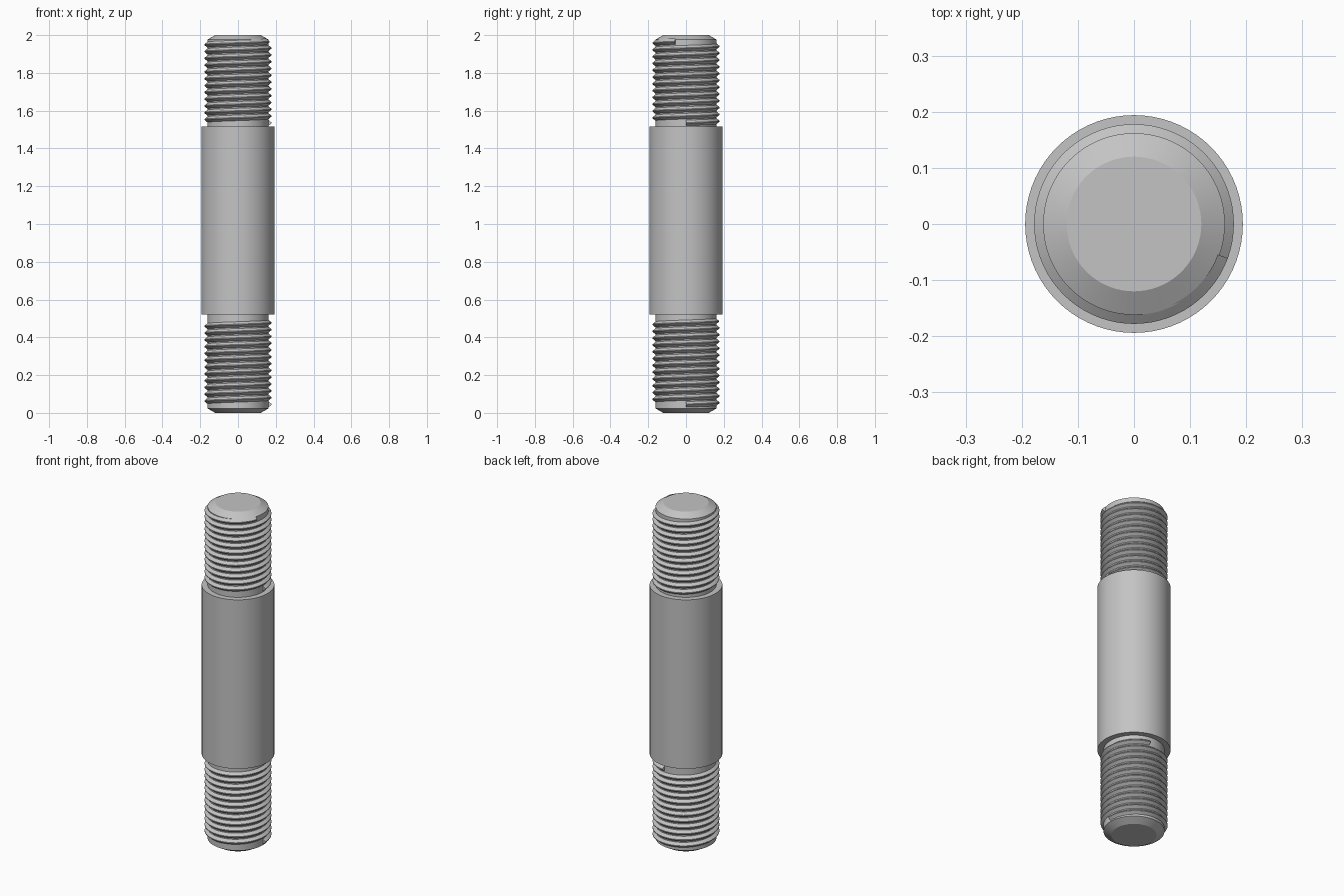
import bpy, bmesh, math

cube = bpy.data.objects.get("Cube")
if cube:
    bpy.data.objects.remove(cube, do_unlink=True)

steel = bpy.data.materials.new("grey steel")
steel.use_nodes = True
GREY = (0.55, 0.55, 0.55, 1)
steel.diffuse_color = GREY
steel.node_tree.nodes["Principled BSDF"].inputs["Base Color"].default_value = GREY

SEG = 72
CORE_R, CREST_R, SHANK_R = 0.162, 0.178, 0.194
SHANK_LOW, SHANK_HIGH = 0.52, 1.515
PITCH = 0.036


def finish(name, bm):
    bmesh.ops.recalc_face_normals(bm, faces=bm.faces)
    mesh = bpy.data.meshes.new(name)
    bm.to_mesh(mesh)
    bm.free()
    mesh.materials.append(steel)
    obj = bpy.data.objects.new(name, mesh)
    bpy.context.collection.objects.link(obj)
    bpy.ops.object.select_all(action="DESELECT")
    obj.select_set(True)
    bpy.context.view_layer.objects.active = obj
    bpy.ops.object.shade_smooth_by_angle(angle=math.radians(25))


def turned(name, profile):
    """Solid of revolution with capped ends from (radius, height) points."""
    bm = bmesh.new()
    rings = [[bm.verts.new((r * math.cos(math.tau * i / SEG),
                            r * math.sin(math.tau * i / SEG), z))
              for i in range(SEG)] for r, z in profile]
    for a, b in zip(rings, rings[1:]):
        for i in range(SEG):
            j = (i + 1) % SEG
            bm.faces.new((a[i], a[j], b[j], b[i]))
    bm.faces.new(rings[0])
    bm.faces.new(rings[-1])
    finish(name, bm)


def thread(name, low, high, start):
    """Right-handed ridge wound around the core, sunk slightly into it."""
    bm = bmesh.new()
    root = CORE_R - 0.003
    section = [(root, -0.48), (CREST_R, -0.06), (CREST_R, 0.06), (root, 0.48)]
    steps = round((high - low) / PITCH * SEG)
    rows = []
    for i in range(steps + 1):
        a = start + math.tau * i / SEG
        z = low + PITCH * i / SEG
        rows.append([bm.verts.new((r * math.cos(a), r * math.sin(a), z + PITCH * h))
                     for r, h in section])
    for a, b in zip(rows, rows[1:]):
        for k in range(4):
            n = (k + 1) % 4
            bm.faces.new((a[k], b[k], b[n], a[n]))
    bm.faces.new(rows[0])
    bm.faces.new(rows[-1])
    finish(name, bm)


# Plain shank in the middle
turned("shank", [(SHANK_R, SHANK_LOW), (SHANK_R, SHANK_HIGH)])

# Chamfered cores of the two ends
turned("lower_core", [(0.12, 0), (CORE_R, 0.024), (CORE_R, SHANK_LOW)])
turned("upper_core", [(CORE_R, SHANK_HIGH), (CORE_R, 1.976), (0.12, 2)])

# Threads wound on both ends
thread("lower_thread", 0.045, 0.485, 0)
thread("upper_thread", 1.535, 1.965, 0)
